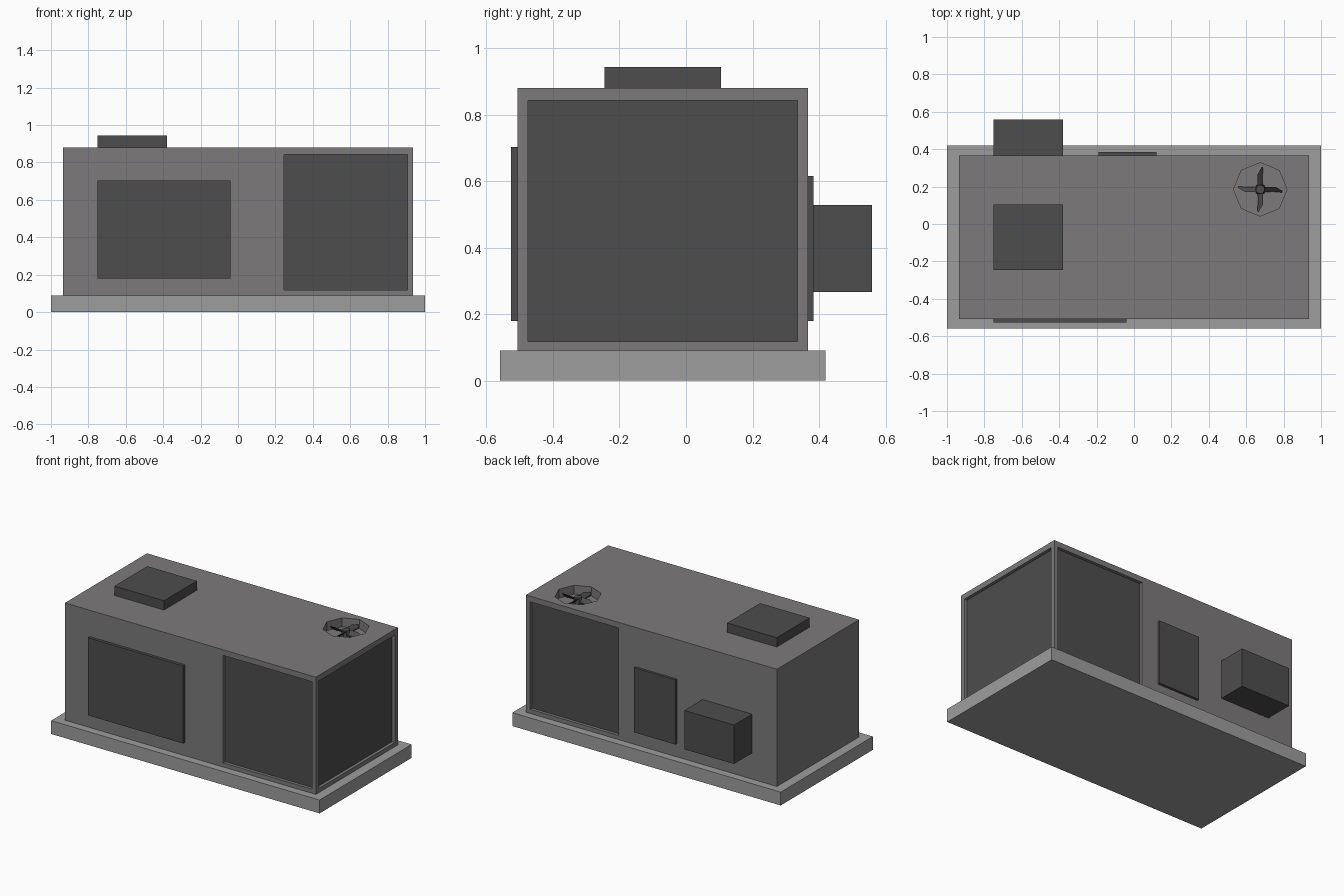
import bpy, bmesh, math
from mathutils import Matrix, Vector

if "Cube" in bpy.data.objects:
    bpy.data.objects.remove(bpy.data.objects["Cube"])


def material(name, r, g, b):
    m = bpy.data.materials.new(name)
    m.diffuse_color = (r, g, b, 1)
    m.use_nodes = True
    m.node_tree.nodes["Principled BSDF"].inputs["Base Color"].default_value = m.diffuse_color
    return m


light_grey = material("light concrete grey", 0.34, 0.34, 0.34)
wall_grey = material("warm wall grey", 0.205, 0.195, 0.198)
dark_grey = material("dark grey", 0.075, 0.075, 0.075)


def finish(name, bm, mat):
    bmesh.ops.recalc_face_normals(bm, faces=bm.faces)
    me = bpy.data.meshes.new(name)
    bm.to_mesh(me)
    bm.free()
    me.materials.append(mat)
    ob = bpy.data.objects.new(name, me)
    bpy.context.collection.objects.link(ob)
    return ob


def box(name, x, y, z, mat):
    """Box from (min, max) pairs."""
    bm = bmesh.new()
    bmesh.ops.create_cube(bm, size=1)
    for v in bm.verts:
        v.co = Vector([(r[0] + r[1]) / 2 + c * (r[1] - r[0])
                       for r, c in zip((x, y, z), v.co)])
    return finish(name, bm, mat)


def prism(name, centre, r1, r2, z0, z1, mat, sides=8):
    bm = bmesh.new()
    bmesh.ops.create_cone(bm, cap_ends=True, segments=sides, radius1=r1, radius2=r2,
                          depth=z1 - z0,
                          matrix=Matrix.Translation((*centre, (z0 + z1) / 2)))
    return finish(name, bm, mat)


def cut(target, cutter):
    mod = target.modifiers.new("cut", 'BOOLEAN')
    mod.operation = 'DIFFERENCE'
    mod.solver = 'EXACT'
    mod.object = cutter
    bpy.context.view_layer.objects.active = target
    bpy.ops.object.modifier_apply(modifier=mod.name)
    bpy.data.objects.remove(cutter)


# Base slab and main body
box("base_slab", (-1, 1), (-0.56, 0.42), (0, 0.09), light_grey)
X, Y0, Y1, TOP = 0.935, -0.507, 0.367, 0.88
body = box("body", (-X, X), (Y0, Y1), (0.09, TOP), wall_grey)

# Recessed panels around the right end: front, back and side
D, T, E = 0.025, 0.004, 0.05
win_x, win_y, win_z = (0.245, 0.905), (-0.475, 0.335), (0.118, 0.842)
cut(body, box("cutter", win_x, (Y0 - E, Y0 + D), win_z, wall_grey))
cut(body, box("cutter", win_x, (Y1 - D, Y1 + E), win_z, wall_grey))
cut(body, box("cutter", (X - D, X + E), win_y, win_z, wall_grey))
box("front_grille", win_x, (Y0 + D - T, Y0 + D), win_z, dark_grey)
box("back_grille", win_x, (Y1 - D, Y1 - D + T), win_z, dark_grey)
box("side_grille", (X - D, X - D + T), win_y, win_z, dark_grey)

# Raised panels and boxes
box("front_panel", (-0.75, -0.04), (-0.527, Y0), (0.18, 0.703), dark_grey)
box("back_door", (-0.19, 0.12), (Y1, 0.384), (0.18, 0.615), dark_grey)
box("back_box", (-0.75, -0.38), (Y1, 0.56), (0.266, 0.528), dark_grey)
box("roof_box", (-0.75, -0.38), (-0.245, 0.105), (TOP, 0.943), dark_grey)

# Roof fan: octagonal well, hub and four pitched blades
fan, floor = (0.675, 0.185), TOP - 0.06
cut(body, prism("cutter", fan, 0.143, 0.143, floor, TOP + E, wall_grey))
prism("fan_hub", fan, 0.03, 0.024, floor, TOP - 0.012, dark_grey)
bm = bmesh.new()
outline = [(0.015, -0.014, -0.012), (0.015, 0.014, 0.012), (0.08, 0.014, 0.012),
           (0.12, -0.008, 0.004), (0.115, -0.016, -0.012), (0.07, -0.012, -0.012)]
for i in range(4):
    turn = Matrix.Translation((*fan, TOP - 0.03)) @ Matrix.Rotation(i * math.pi / 2, 4, 'Z')
    low, high = ([bm.verts.new(turn @ Vector((a, b, c + h))) for a, b, c in outline]
                 for h in (-0.003, 0.003))
    bm.faces.new(high)
    bm.faces.new(low[::-1])
    for k in range(6):
        n = (k + 1) % 6
        bm.faces.new((low[k], low[n], high[n], high[k]))
finish("fan_blades", bm, dark_grey)
